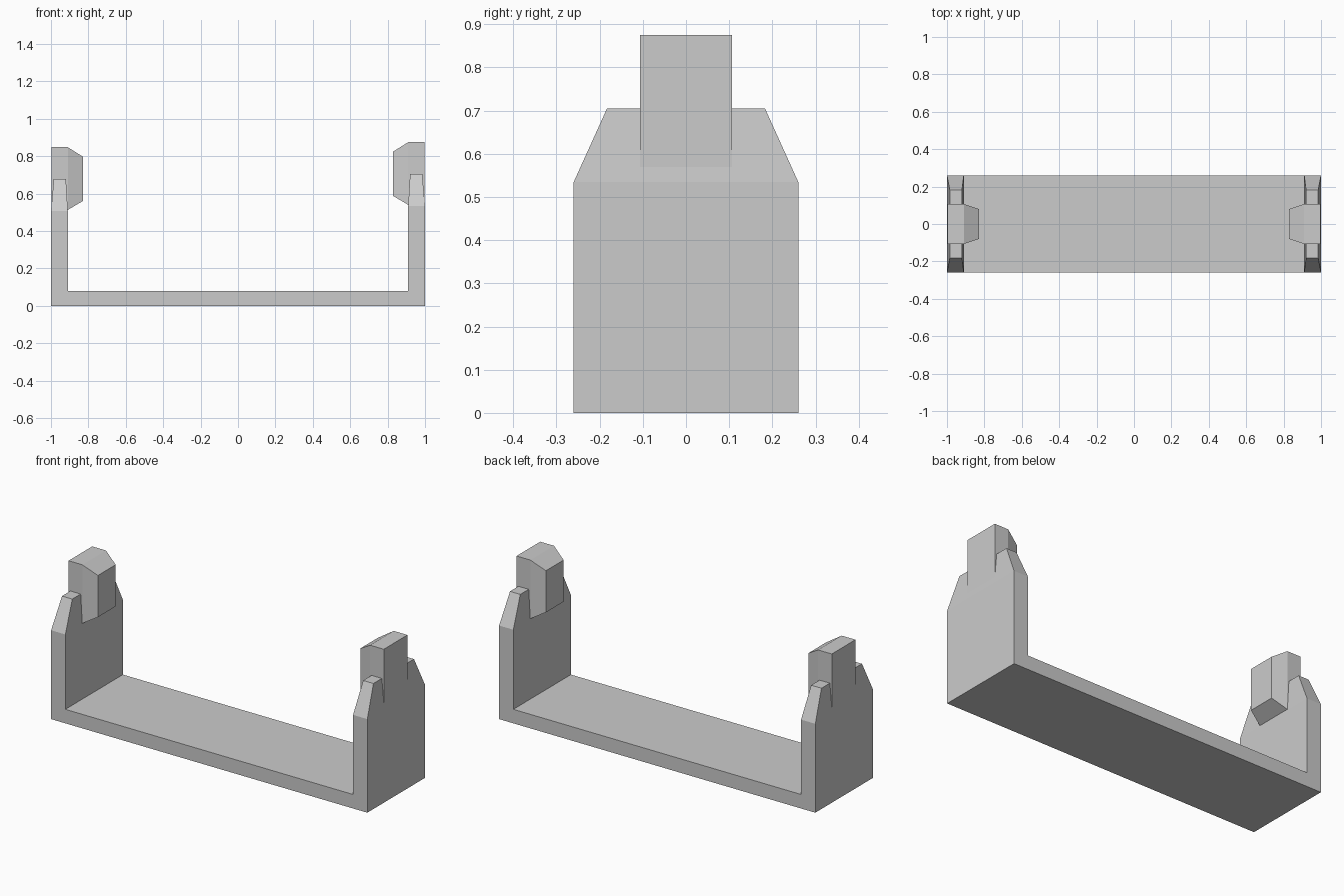
import bpy
import bmesh
from mathutils import Vector

cube = bpy.data.objects.get("Cube")
if cube:
    bpy.data.objects.remove(cube)

grey = bpy.data.materials.new("plain grey")
grey.use_nodes = True
colour = (0.6, 0.6, 0.6, 1)
grey.diffuse_color = colour
grey.node_tree.nodes["Principled BSDF"].inputs["Base Color"].default_value = colour

HALF_DEPTH = 0.26
WALL_IN = 0.91
SHOULDER = {1: 0.535, -1: 0.508}   # the right-hand wall stands slightly lower


def finish(bm, name):
    bmesh.ops.recalc_face_normals(bm, faces=bm.faces)
    mesh = bpy.data.meshes.new(name)
    bm.to_mesh(mesh)
    bm.free()
    mesh.materials.append(grey)
    obj = bpy.data.objects.new(name, mesh)
    bpy.context.collection.objects.link(obj)
    return obj


def extrude_profile(bm, points, move):
    face = bm.faces.new([bm.verts.new(p) for p in points])
    result = bmesh.ops.extrude_face_region(bm, geom=[face])
    verts = [v for v in result["geom"] if isinstance(v, bmesh.types.BMVert)]
    bmesh.ops.translate(bm, verts=verts, vec=move)


# Cradle: U-shaped base and walls in one piece
bm = bmesh.new()
left, right = SHOULDER[1], SHOULDER[-1]
outline = [(-1, 0), (1, 0), (1, left), (WALL_IN, left), (WALL_IN, 0.08),
           (-WALL_IN, 0.08), (-WALL_IN, right), (-1, right)]
extrude_profile(bm, [(x, -HALF_DEPTH, z) for x, z in outline],
                Vector((0, 2 * HALF_DEPTH, 0)))
bmesh.ops.recalc_face_normals(bm, faces=bm.faces)

# Tapered wall tops
tops = [f for f in bm.faces if f.normal.z > 0.9 and f.calc_center_median().z > 0.4]
for face in bmesh.ops.extrude_discrete_faces(bm, faces=tops)["faces"]:
    for v in face.verts:
        side = 1 if v.co.x > 0 else -1
        v.co.x = side * (0.985 if abs(v.co.x) > 0.95 else 0.92)
        v.co.y *= 0.183 / HALF_DEPTH
        v.co.z += 0.17
finish(bm, "cradle")

# Catch blocks with a bevelled nose pointing inwards
for side, name in ((1, "left_catch"), (-1, "right_catch")):
    bm = bmesh.new()
    rings = []
    base = SHOULDER[side]
    for x, y, low, high in ((0.997, 0.107, 0.005, 0.34),
                            (WALL_IN, 0.107, 0.005, 0.34),
                            (0.83, 0.08, 0.052, 0.29)):
        rings.append([bm.verts.new((side * x, sy * y, base + z))
                      for sy, z in ((-1, low), (1, low), (1, high), (-1, high))])
    for a, b in zip(rings, rings[1:]):
        for i in range(4):
            j = (i + 1) % 4
            bm.faces.new((a[i], a[j], b[j], b[i]))
    bm.faces.new(rings[0])
    bm.faces.new(rings[-1])
    finish(bm, name)
